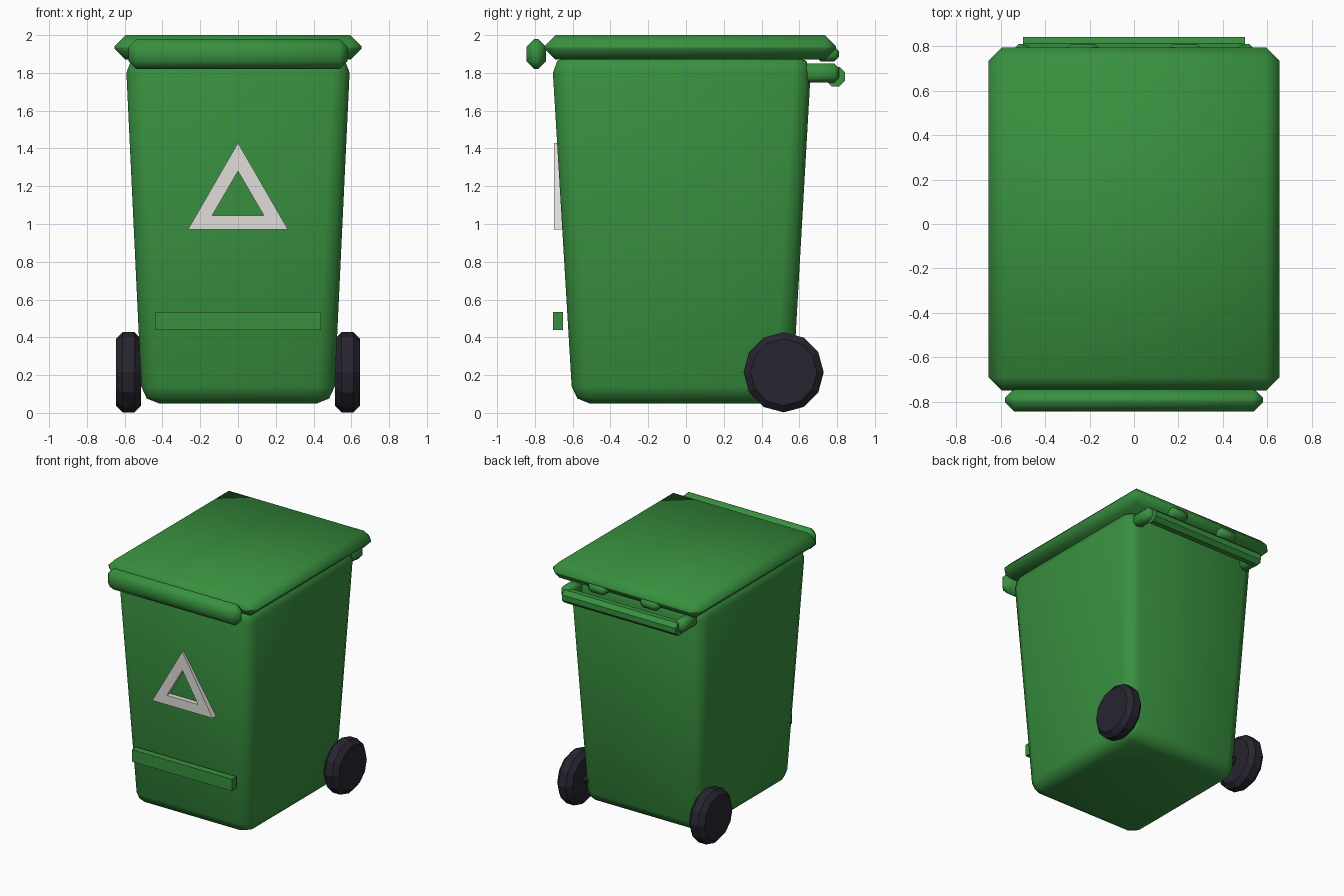
import bpy, bmesh, math
from mathutils import Matrix

if "Cube" in bpy.data.objects:
    bpy.data.objects.remove(bpy.data.objects["Cube"])


def material(name, rgb):
    m = bpy.data.materials.new(name)
    m.diffuse_color = (*rgb, 1)
    m.use_nodes = True
    m.node_tree.nodes["Principled BSDF"].inputs["Base Color"].default_value = m.diffuse_color
    return m


GREEN = material("green_plastic", (0.04, 0.28, 0.05))
DARK = material("dark_rubber", (0.02, 0.019, 0.03))
PALE = material("pale_panel", (0.75, 0.72, 0.69))


def finish(name, bm, mat, bevel=0, segments=1, smooth=False):
    if bevel:
        bmesh.ops.bevel(bm, geom=bm.edges[:], offset=bevel, segments=segments,
                        profile=0.5, affect='EDGES')
    bmesh.ops.recalc_face_normals(bm, faces=bm.faces)
    me = bpy.data.meshes.new(name)
    bm.to_mesh(me)
    bm.free()
    me.materials.append(mat)
    ob = bpy.data.objects.new(name, me)
    bpy.context.collection.objects.link(ob)
    if smooth:
        bpy.ops.object.select_all(action='DESELECT')
        ob.select_set(True)
        bpy.context.view_layer.objects.active = ob
        bpy.ops.object.shade_smooth_by_angle(angle=math.radians(50))
    return ob


def box(name, x, y, z, mat=GREEN, bottom=None, **kw):
    """Box from (min, max) ranges; bottom gives other x, y ranges for the lower face."""
    bm = bmesh.new()
    bx, by = bottom or (x, y)
    rings = []
    for (xs, ys, h) in ((bx, by, z[0]), (x, y, z[1])):
        rings.append([bm.verts.new((xs[i], ys[j], h))
                      for i, j in ((0, 0), (1, 0), (1, 1), (0, 1))])
    lo, hi = rings
    bm.faces.new(lo)
    bm.faces.new(hi)
    for i in range(4):
        k = (i + 1) % 4
        bm.faces.new((lo[i], lo[k], hi[k], hi[i]))
    return finish(name, bm, mat, **kw)


def rod(name, x0, x1, y, z, r, sides, mat, turn=0.0, rim=0):
    """Cylinder along x with optionally chamfered rims."""
    bm = bmesh.new()
    bmesh.ops.create_cone(bm, cap_ends=True, segments=sides, radius1=r, radius2=r,
                          depth=x1 - x0)
    bmesh.ops.rotate(bm, verts=bm.verts, matrix=Matrix.Rotation(turn, 3, 'Z'))
    if rim:
        edges = [e for e in bm.edges if abs(e.verts[0].co.z - e.verts[1].co.z) < 1e-5]
        bmesh.ops.bevel(bm, geom=edges, offset=rim, segments=1, affect='EDGES')
    bmesh.ops.rotate(bm, verts=bm.verts, matrix=Matrix.Rotation(math.pi / 2, 3, 'Y'))
    bmesh.ops.translate(bm, verts=bm.verts, vec=((x0 + x1) / 2, y, z))
    return finish(name, bm, mat)


# Tapered bin body
box("body", (-0.595, 0.595), (-0.71, 0.665), (0.05, 1.89),
    bottom=((-0.508, 0.508), (-0.60, 0.56)), bevel=0.09, segments=2, smooth=True)

# Lid and front grip
box("lid", (-0.655, 0.655), (-0.75, 0.795), (1.87, 2.0), bevel=0.06, smooth=True)
box("front_grip", (-0.58, 0.58), (-0.845, -0.74), (1.82, 1.98), bevel=0.042, smooth=True)

# Rear handle with brackets, and lid hinges
rod("rear_handle", -0.5, 0.5, 0.792, 1.78, 0.055, 8, GREEN, math.pi / 8)
for s, side in ((-1, "left"), (1, "right")):
    box(f"handle_bracket_{side}", (s * 0.5 - 0.045, s * 0.5 + 0.045), (0.62, 0.81),
        (1.75, 1.85), bevel=0.025, smooth=True)
    box(f"hinge_{side}", (s * 0.23 - 0.08, s * 0.23 + 0.08), (0.69, 0.81),
        (1.86, 1.94), bevel=0.025, smooth=True)

# Wheels and axle
for s, side in ((-1, "left"), (1, "right")):
    a, b = sorted((s * 0.513, s * 0.647))
    rod(f"wheel_{side}", a, b, 0.517, 0.215, 0.212, 12, DARK, 0, 0.035)
rod("axle", -0.58, 0.58, 0.517, 0.215, 0.035, 8, DARK)

# Strip across the lower front
box("front_strip", (-0.44, 0.44), (-0.705, -0.65), (0.44, 0.535))

# Open triangle on the front
bm = bmesh.new()
outer = [(-0.265, 0.97), (0.265, 0.97), (0, 1.43)]
inner = [(-0.137, 1.045), (0.137, 1.045), (0, 1.28)]
front = [[bm.verts.new((x, -0.698, z)) for x, z in ring] for ring in (outer, inner)]
for i in range(3):
    k = (i + 1) % 3
    bm.faces.new((front[0][i], front[0][k], front[1][k], front[1][i]))
ext = bmesh.ops.extrude_face_region(bm, geom=bm.faces[:], use_keep_orig=True)
bmesh.ops.translate(bm, vec=(0, 0.05, 0),
                    verts=[v for v in ext["geom"] if isinstance(v, bmesh.types.BMVert)])
finish("front_triangle", bm, PALE)
